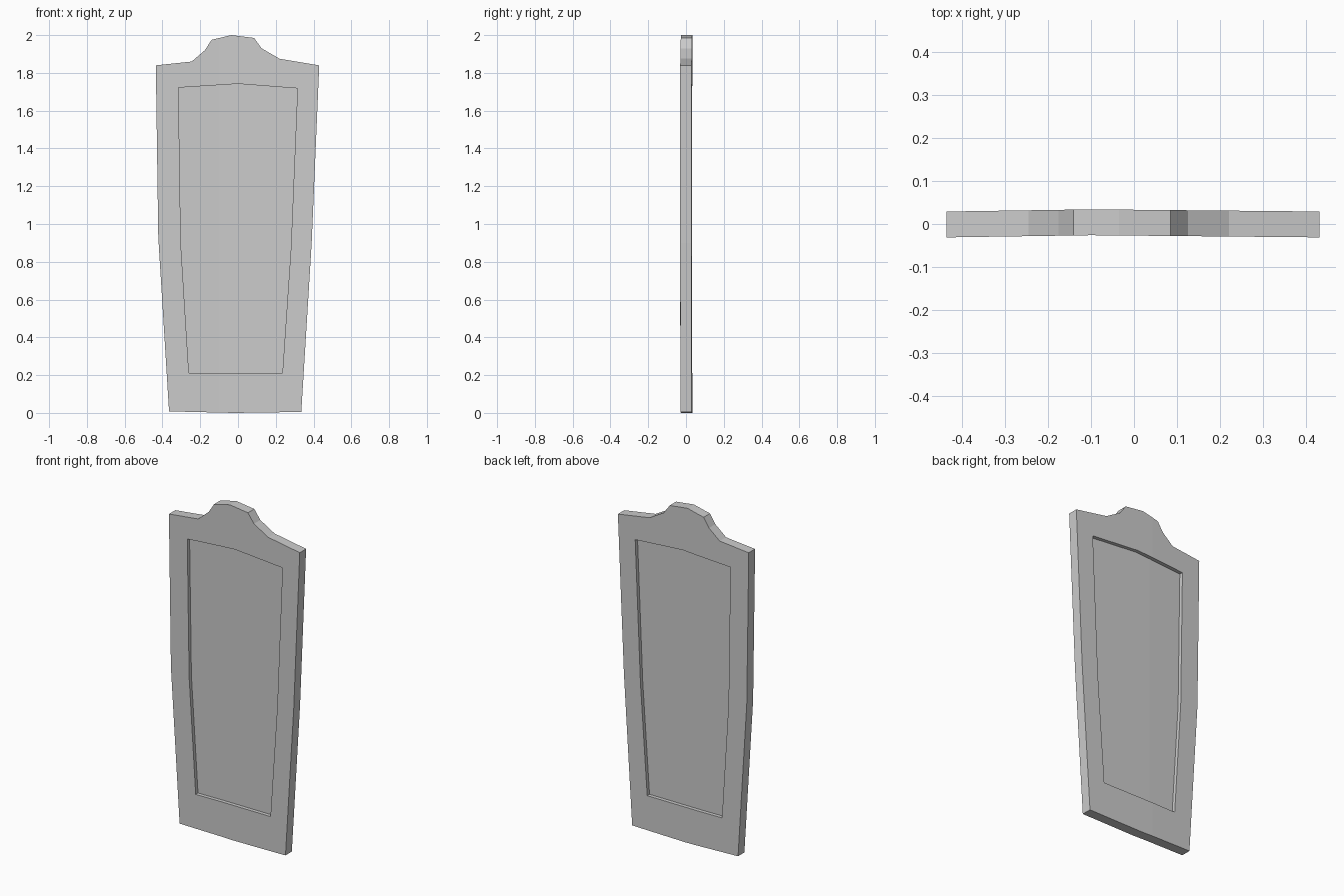
import bpy
import bmesh

cube = bpy.data.objects.get("Cube")
if cube:
    bpy.data.objects.remove(cube, do_unlink=True)

HALF = 0.03      # half thickness of the frame
WEB = 0.008      # half thickness of the recessed panel
CREST = -0.1     # x of the shallow bow's ridge

# Outlines as (x, z)
outer = [(-0.365, 0.008), (-0.02, 0), (0.335, 0.005), (0.39, 0.9), (0.43, 1.84),
         (0.22, 1.875), (0.125, 1.93), (0.085, 1.985), (-0.035, 2.0),
         (-0.14, 1.975), (-0.175, 1.92), (-0.245, 1.86), (-0.435, 1.84), (-0.422, 0.93)]
inner = [(-0.26, 0.21), (0.235, 0.21), (0.28, 0.87), (0.315, 1.718),
         (0, 1.742), (-0.315, 1.722), (-0.303, 0.9)]

bm = bmesh.new()


def ring(points, y):
    return [bm.verts.new((x, y, z)) for x, z in points]


def edges(loop):
    result = []
    for a, b in zip(loop, loop[1:] + loop[:1]):
        result.append(bm.edges.get((a, b)) or bm.edges.new((a, b)))
    return result


def wall(a, b):
    for i in range(len(a)):
        j = (i + 1) % len(a)
        bm.faces.new((a[i], a[j], b[j], b[i]))


# Frame face, recess walls and sunken panel on each side
rims = []
for side in (-1, 1):
    rim = ring(outer, side * HALF)
    lip = ring(inner, side * HALF)
    floor = ring(inner, side * WEB)
    bmesh.ops.triangle_fill(bm, edges=edges(rim) + edges(lip), use_beauty=True)
    wall(lip, floor)
    bm.faces.new(floor)
    rims.append(rim)
wall(*rims)

# Shallow bow across the width
bmesh.ops.bisect_plane(bm, geom=bm.verts[:] + bm.edges[:] + bm.faces[:],
                       plane_co=(CREST, 0, 0), plane_no=(1, 0, 0))
for v in bm.verts:
    reach = (v.co.x - CREST) / (0.53 if v.co.x > CREST else 0.33)
    v.co.y += 0.004 - 0.005 * abs(reach)
bmesh.ops.recalc_face_normals(bm, faces=bm.faces)
bmesh.ops.dissolve_limit(bm, angle_limit=0.002, verts=bm.verts, edges=bm.edges)

mesh = bpy.data.meshes.new("recessed_panel")
bm.to_mesh(mesh)
bm.free()
panel = bpy.data.objects.new("recessed_panel", mesh)
bpy.context.collection.objects.link(panel)

# Plain grey finish
grey = bpy.data.materials.new("plain_grey")
grey.use_nodes = True
colour = (0.6, 0.6, 0.6, 1)
grey.diffuse_color = colour
grey.node_tree.nodes["Principled BSDF"].inputs["Base Color"].default_value = colour
mesh.materials.append(grey)
